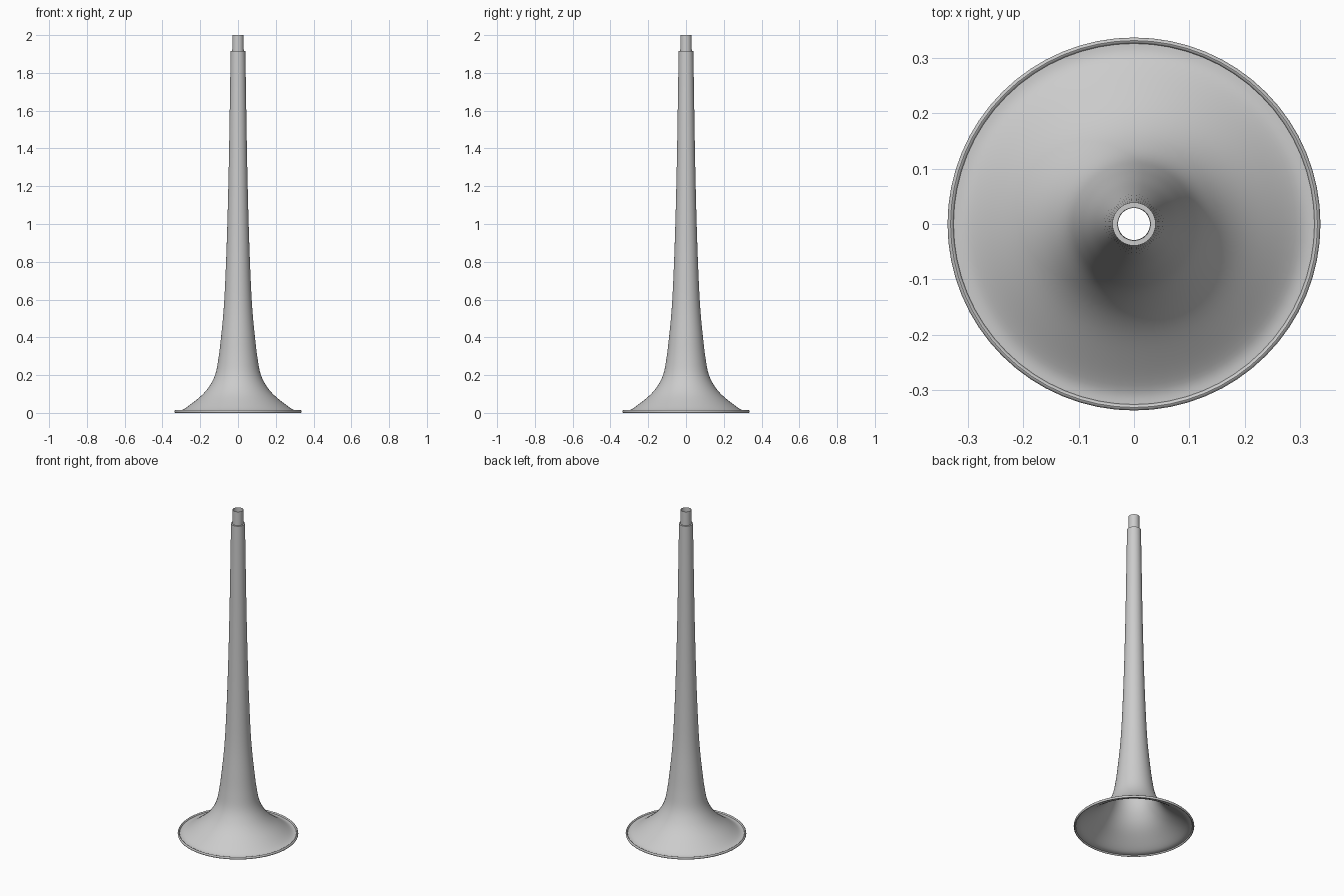
import bpy, bmesh, math

if "Cube" in bpy.data.objects:
    bpy.data.objects.remove(bpy.data.objects["Cube"])

SEG = 64


def lathe(name, profile, closed=False):
    """Revolve (radius, z) points about the z axis."""
    bm = bmesh.new()
    rings = []
    for r, z in profile:
        rings.append([bm.verts.new((r * math.cos(2 * math.pi * i / SEG),
                                    r * math.sin(2 * math.pi * i / SEG), z))
                      for i in range(SEG)])
    pairs = list(zip(rings, rings[1:]))
    if closed:
        pairs.append((rings[-1], rings[0]))
    for a, b in pairs:
        for i in range(SEG):
            j = (i + 1) % SEG
            bm.faces.new((a[i], a[j], b[j], b[i]))
    bmesh.ops.recalc_face_normals(bm, faces=bm.faces)
    me = bpy.data.meshes.new(name)
    bm.to_mesh(me)
    bm.free()
    ob = bpy.data.objects.new(name, me)
    bpy.context.collection.objects.link(ob)
    bpy.ops.object.select_all(action='DESELECT')
    ob.select_set(True)
    bpy.context.view_layer.objects.active = ob
    bpy.ops.object.shade_smooth_by_angle(angle=math.radians(35))
    return ob


def smooth(points, steps=5):
    """Catmull-Rom curve through the points."""
    p = [points[0]] + points + [points[-1]]
    out = []
    for a, b, c, d in zip(p, p[1:], p[2:], p[3:]):
        for s in range(steps):
            t = s / steps
            out.append(tuple(0.5 * (2 * b[k] + (c[k] - a[k]) * t
                       + (2 * a[k] - 5 * b[k] + 4 * c[k] - d[k]) * t ** 2
                       + (3 * b[k] - a[k] - 3 * c[k] + d[k]) * t ** 3)
                       for k in (0, 1)))
    return out + [points[-1]]


def shell(outer, t):
    """Closed thin wall: outer profile plus an inward-offset copy."""
    inner = []
    for i, (r, z) in enumerate(outer):
        r0, z0 = outer[max(i - 1, 0)]
        r1, z1 = outer[min(i + 1, len(outer) - 1)]
        dr, dz = r1 - r0, z1 - z0
        n = math.hypot(dr, dz)
        inner.append((r - t * abs(dz) / n, z - t * abs(dr) / n))
    return outer + inner[::-1]


# flared bell and long tapering tube
bell = smooth([(0.330, 0.008), (0.300, 0.013), (0.250, 0.046), (0.190, 0.095),
               (0.149, 0.145), (0.120, 0.205), (0.104, 0.285), (0.091, 0.39),
               (0.075, 0.56), (0.064, 0.78), (0.055, 1.05), (0.048, 1.35),
               (0.043, 1.65), (0.039, 1.915)])
lathe("bell_tube", shell(bell, 0.0015), True)

# narrow receiver tube with a small shoulder closing the step
lathe("receiver_tube", [(0.039, 1.915), (0.0305, 1.915), (0.030, 2.0),
                        (0.0288, 2.0), (0.0292, 1.913), (0.0385, 1.913)], True)

# rolled rim around the bell mouth
lathe("bell_rim", [(0.331 + 0.0055 * math.cos(a), 0.0075 + 0.0075 * math.sin(a))
                   for a in (2 * math.pi * k / 12 for k in range(12))], True)
